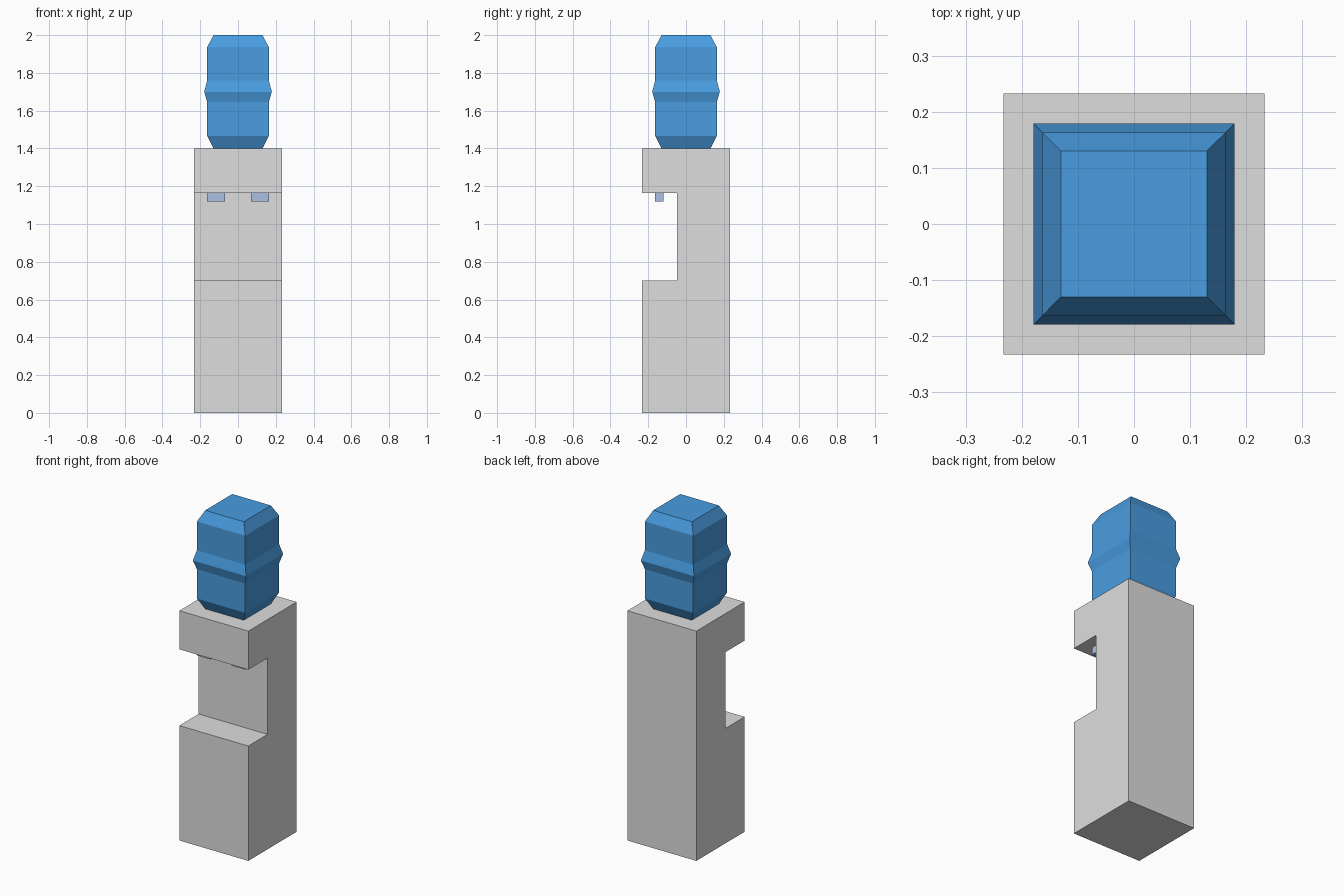
import bpy, bmesh

if "Cube" in bpy.data.objects:
    bpy.data.objects.remove(bpy.data.objects["Cube"])


def material(name, rgb):
    m = bpy.data.materials.new(name)
    m.diffuse_color = (*rgb, 1)
    m.use_nodes = True
    m.node_tree.nodes["Principled BSDF"].inputs["Base Color"].default_value = m.diffuse_color
    return m


def finish(name, bm, mat):
    bmesh.ops.recalc_face_normals(bm, faces=bm.faces)
    me = bpy.data.meshes.new(name)
    bm.to_mesh(me)
    bm.free()
    me.materials.append(mat)
    ob = bpy.data.objects.new(name, me)
    bpy.context.collection.objects.link(ob)
    return ob


grey = material("cabinet grey", (0.73, 0.73, 0.73))
blue = material("bottle blue", (0.067, 0.337, 0.753))
pale = material("tap pale blue", (0.407, 0.527, 0.76))

# Cabinet: side profile (y, z) with the dispensing recess, extruded along x
W = 0.2325
profile = [(-W, 0), (W, 0), (W, 1.4), (-W, 1.4), (-W, 1.165),
           (-0.047, 1.165), (-0.047, 0.7), (-W, 0.7)]
bm = bmesh.new()
side = bm.faces.new([bm.verts.new((-W, y, z)) for y, z in profile])
ext = bmesh.ops.extrude_face_region(bm, geom=[side])
bmesh.ops.translate(bm, vec=(2 * W, 0, 0),
                    verts=[v for v in ext["geom"] if isinstance(v, bmesh.types.BMVert)])
finish("cabinet", bm, grey)

# Bottle: stacked square rings (half width, z) with a raised middle band
rings = [(0.13, 1.4), (0.163, 1.466), (0.163, 1.645), (0.179, 1.7),
         (0.163, 1.76), (0.163, 1.936), (0.13, 2.0)]
bm = bmesh.new()
loops = [[bm.verts.new((sx * r, sy * r, z))
          for sx, sy in ((-1, -1), (1, -1), (1, 1), (-1, 1))] for r, z in rings]
for a, b in zip(loops, loops[1:]):
    for i in range(4):
        j = (i + 1) % 4
        bm.faces.new((a[i], a[j], b[j], b[i]))
bm.faces.new(loops[0][::-1])
bm.faces.new(loops[-1])
finish("water_bottle", bm, blue)

# Taps: two small blocks hanging from the top of the recess
for label, s in (("left", -1), ("right", 1)):
    bm = bmesh.new()
    bmesh.ops.create_cube(bm, size=1)
    bmesh.ops.scale(bm, vec=(0.093, 0.044, 0.045), verts=bm.verts)
    bmesh.ops.translate(bm, vec=(s * 0.1165, -0.141, 1.1425), verts=bm.verts)
    finish(label + "_tap", bm, pale)
